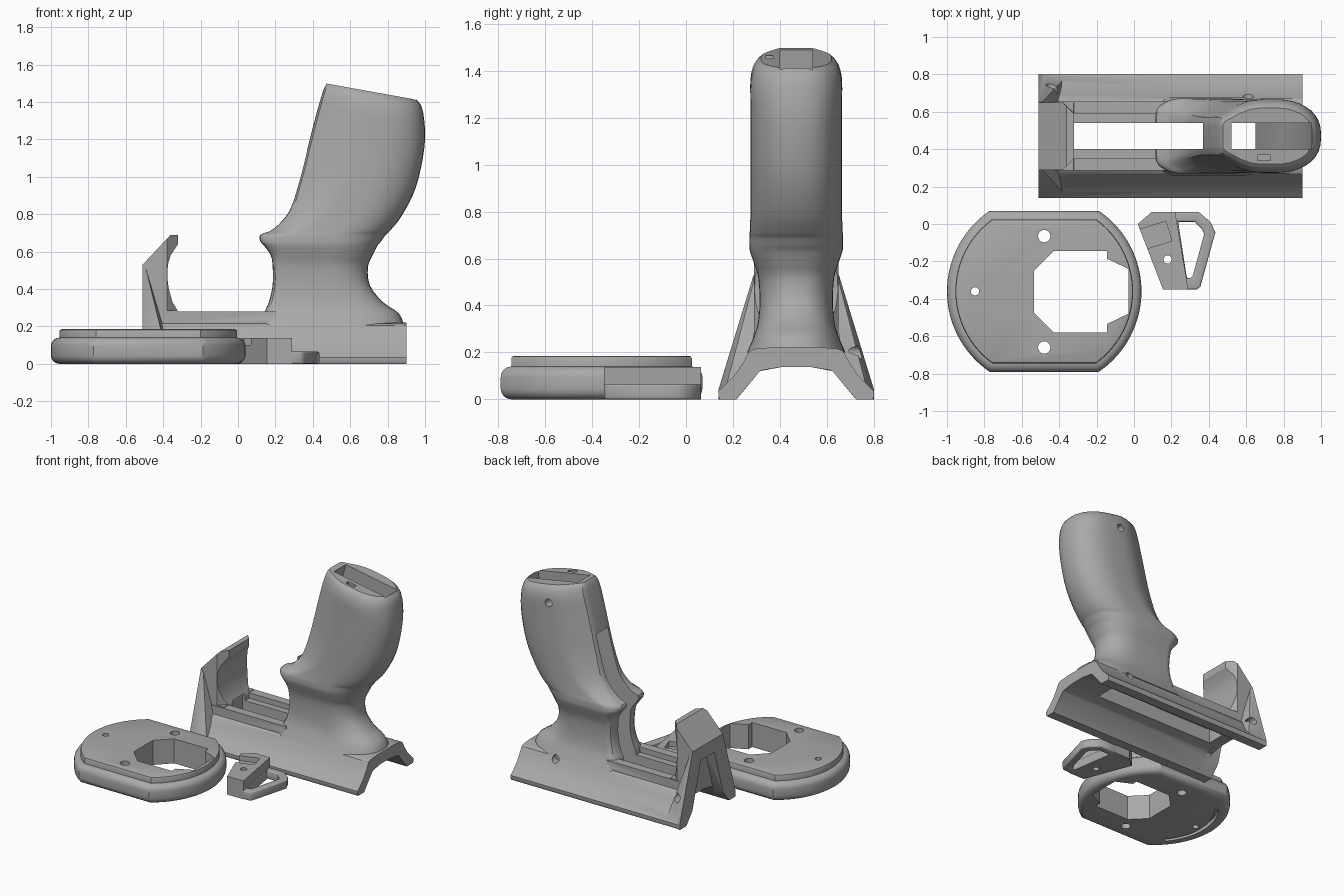
import bpy, bmesh, math
from mathutils import Matrix, Vector

if "Cube" in bpy.data.objects:
    bpy.data.objects.remove(bpy.data.objects["Cube"])

grey = bpy.data.materials.new("mid_grey")
grey.diffuse_color = (0.4, 0.4, 0.4, 1)
grey.use_nodes = True
grey.node_tree.nodes["Principled BSDF"].inputs["Base Color"].default_value = grey.diffuse_color
CY = 0.47  # centre line of the handle


def finish(bm, name):
    bmesh.ops.recalc_face_normals(bm, faces=bm.faces[:])
    me = bpy.data.meshes.new(name)
    bm.to_mesh(me)
    bm.free()
    me.materials.append(grey)
    ob = bpy.data.objects.new(name, me)
    bpy.context.collection.objects.link(ob)
    return ob


def prism(name, pts, lo, hi, axis="z"):
    """Extrude a closed 2D outline along an axis."""
    put = {"x": lambda a, b, c: (c, a, b), "y": lambda a, b, c: (a, c, b),
           "z": lambda a, b, c: (a, b, c)}[axis]
    bm = bmesh.new()
    face = bm.faces.new([bm.verts.new(put(a, b, lo)) for a, b in pts])
    ext = bmesh.ops.extrude_face_region(bm, geom=[face])
    move = Vector(put(0, 0, hi - lo))
    bmesh.ops.translate(bm, verts=[v for v in ext["geom"] if isinstance(v, bmesh.types.BMVert)], vec=move)
    return finish(bm, name)


def rod(loc, r, depth, axis="z"):
    bm = bmesh.new()
    bmesh.ops.create_cone(bm, cap_ends=True, segments=24, radius1=r, radius2=r, depth=depth)
    rot = Matrix.Rotation(math.pi / 2, 4, "X") if axis == "y" else Matrix()
    bm.transform(Matrix.Translation(loc) @ rot)
    return finish(bm, "cutter")


def bake(ob):
    dg = bpy.context.evaluated_depsgraph_get()
    me = bpy.data.meshes.new_from_object(ob.evaluated_get(dg))
    ob.modifiers.clear()
    ob.data = me


def combine(ob, other, op="DIFFERENCE"):
    m = ob.modifiers.new("b", "BOOLEAN")
    m.operation, m.object, m.solver = op, other, "EXACT"
    bake(ob)
    bpy.data.objects.remove(other)


def bevel(ob, w, seg=4, angle=50):
    m = ob.modifiers.new("v", "BEVEL")
    m.width, m.segments, m.angle_limit = w, seg, math.radians(angle)
    bake(ob)


def smooth(ob, deg=32):
    bpy.ops.object.select_all(action="DESELECT")
    ob.select_set(True)
    bpy.context.view_layer.objects.active = ob
    bpy.ops.object.shade_smooth_by_angle(angle=math.radians(deg))


# ---- grip: lofted rings (z, front x, back x, half width, tilt, front flat, widest point)
rings = [
    (.20, .13, .89, .21, 0, .85, .1), (.27, .14, .86, .18, 0, .85, .1),
    (.33, .165, .775, .163, 0, .85, .1), (.42, .185, .705, .156, 0, .85, .1),
    (.52, .185, .695, .162, 0, .85, .1), (.58, .175, .72, .18, 0, .82, .12),
    (.63, .14, .745, .197, 0, .78, .15), (.655, .12, .765, .2, 0, .75, .17),
    (.69, .12, .79, .2, 0, .7, .2), (.715, .19, .81, .198, -.02, .65, .25),
    (.80, .275, .87, .195, -.06, .55, .35), (.95, .33, .94, .195, -.12, .47, .42),
    (1.1, .37, .98, .195, -.15, .45, .42), (1.25, .41, 1.0, .195, -.18, .45, .42),
    (1.36, .44, .995, .195, -.18, .45, .42), (1.425, .46, .98, .178, -.18, .45, .42),
    (1.455, .475, .955, .15, -.18, .45, .42)]


def catmull(rows, n=3):
    out = []
    for i in range(len(rows) - 1):
        p0, p1, p2, p3 = (rows[max(0, min(len(rows) - 1, i + k))] for k in (-1, 0, 1, 2))
        for s in range(n):
            t = s / n
            out.append([b + .5 * t * (c - a + t * (2*a - 5*b + 4*c - d + t * (3*(b - c) + d - a)))
                        for a, b, c, d in zip(p0, p1, p2, p3)])
    return out + [list(rows[-1])]


bm = bmesh.new()
loops = []
for z, x0, x1, h, tilt, f, m in catmull(rings):
    half = [(0, f * .6), (0.004, f * .9), (.02, f + (1 - f) * .12)]
    half += [(m * k, f + (1 - f) * math.sin(k * math.pi / 2)) for k in (.25, .5, .75, 1)]
    r = .6
    half += [(r + (1 - r) * math.sin(a * math.pi / 18), math.cos(a * math.pi / 18) ** .8) for a in range(9)]
    full = half + [(1, 0)] + [(u, -v) for u, v in reversed(half)]
    loops.append([bm.verts.new((x0 + (x1 - x0) * u, CY + h * v, z + tilt * (u - .5) * (x1 - x0)))
                  for u, v in full])
for a, b in zip(loops, loops[1:]):
    for i in range(len(a)):
        j = (i + 1) % len(a)
        bm.faces.new((a[i], a[j], b[j], b[i]))
bm.faces.new(loops[0])
bm.faces.new(loops[-1])
handle = finish(bm, "grip_handle")


# ---- flared saddle base, front part with raised rails, rear part with low crown
def saddle(top, x0, x1):
    under = [(.14, .125), (.155, .12), (.255, 0)]
    flare = [(.325, 0), (.332, .012), (.332, .035), (.30, .065), (.26, .107), (.225, .16), (.20, .205)]
    half = [(.06, .138)] + under + flare + top
    return prism("saddle", [(CY + y, z) for y, z in half] + [(CY - y, z) for y, z in reversed(half)],
                 x0, x1, "x")


front = saddle([(.185, .215), (.185, .28), (.12, .28), (.12, .24)], -.51, .2)
rear = saddle([(.18, .215), (.1, .222)], .19, .9)
combine(handle, rear, "UNION")
combine(handle, front, "UNION")

# ---- front hook with splayed gussets
arc = [(-.32, .28), (-.35, .33), (-.37, .40), (-.378, .46), (-.375, .53), (-.36, .58), (-.32, .64)]
hook = prism("hook", [(-.51, .15), (-.51, .53), (-.36, .69), (-.32, .69)] + arc[::-1] + [(-.32, .15)],
             CY - .18, CY + .18, "y")
for s in (-1, 1):  # chamfered inner corners
    combine(hook, prism("cutter", [(-.40, CY + s * .2), (-.30, CY + s * .2), (-.30, CY + s * .10)], .285, .8))
combine(handle, hook, "UNION")
bm = bmesh.new()
for s in (-1, 1):
    for x, y, z in [(-.51, .332, .0), (-.51, .332, .04), (-.51, .182, .53), (-.49, .182, .5),
                    (-.40, .182, .2), (-.38, .30, .05), (-.38, .30, 0)]:
        bm.verts.new((x, CY + s * y, z))
bmesh.ops.convex_hull(bm, input=bm.verts[:])
combine(handle, finish(bm, "gusset"), "UNION")

# ---- cavities: underside tunnel, front recess, central slot rising into the grip
combine(handle, prism("cutter", [(CY - .255, -.001), (CY - .155, .12), (CY - .06, .138), (CY + .06, .138),
                                 (CY + .155, .12), (CY + .255, -.001), (CY + .255, -.1), (CY - .255, -.1)],
                      -.6, 1, "x"))
combine(handle, prism("cutter", [(CY - .2, -.1), (CY - .19, .06), (CY - .08, .43), (CY + .08, .43),
                                 (CY + .19, .06), (CY + .2, -.1)], -.6, -.43, "x"))
combine(handle, prism("cutter", [(-.34, -.1), (.65, -.1), (.65, .6), (.80, .85), (.90, 1.15), (.95, 1.38),
                                 (.95, 1.7), (.53, 1.7), (.52, 1.49), (.43, 1.14), (.25, 1.14), (.05, .75),
                                 (.05, .5), (-.34, .285)], .40, .54, "y"))
# screw holes and a small top socket
for loc, r, d in [((.68, .66, 1.34), .028, .12), ((.61, .72, .19), .028, .16), ((-.44, .70, .2), .03, .2)]:
    combine(handle, rod(loc, r, d, "y"))
combine(handle, prism("cutter", [(.66, .34), (.73, .34), (.73, .37), (.66, .37)], 1.38, 1.6))
smooth(handle)


# ---- round base plate with two flats and a raised deck
def flat_disc(name, r, flat, z0, z1):
    a0 = math.asin(flat / r)
    arc = [-a0 + 2 * a0 * i / 32 for i in range(33)]
    pts = [(r * math.cos(a), r * math.sin(a)) for a in arc]
    pts += [(-x, -y) for x, y in pts]
    return prism(name, [(x - .48, y - .36) for x, y in pts], z0, z1)


plate = flat_disc("base_plate", .52, .43, 0, .14)
bevel(plate, .045)
deck = flat_disc("deck", .475, .385, .1, .185)
bevel(deck, .012, 2)
combine(plate, deck, "UNION")
combine(plate, prism("cutter", [(-.535, -.25), (-.43, -.145), (-.145, -.145), (-.145, -.185), (-.03, -.24),
                                (-.03, -.48), (-.145, -.535), (-.145, -.58), (-.43, -.58), (-.535, -.475)],
                     -.1, .3))
for x, y, r in [(-.85, -.36, .022), (-.48, -.065, .033), (-.48, -.66, .033)]:
    combine(plate, rod((x, y, .1), r, .4))
# curved groove underneath
ang = [math.radians(140 + 4 * i) for i in range(21)]
groove = [(-.48 + .44 * math.cos(a), -.36 + .44 * math.sin(a)) for a in ang]
groove += [(-.48 + .415 * math.cos(a), -.36 + .415 * math.sin(a)) for a in reversed(ang)]
combine(plate, prism("cutter", groove, -.05, .03))
smooth(plate)

# ---- small latch: block with a rounded finger loop
latch = prism("latch_block", [(.02, 0), (.095, .065), (.22, .065), (.29, -.35), (.155, -.35)], 0, .138)
c, s = math.cos(.3), math.sin(.3)
combine(latch, prism("cutter", [(.115 + x * c - y * s, -.06 + x * s + y * c) for x, y in
                                [(-.16, -.055), (.075, -.055), (.075, .055), (-.16, .055)]], .10, .2))
combine(latch, rod((.18, -.19, .07), .022, .3))
smooth(latch)
loop = prism("latch_loop", [(.21, .065), (.345, .065), (.41, .01), (.435, -.045), (.355, -.335), (.335, -.35),
                            (.26, -.35)], 0, .065)
combine(loop, prism("cutter", [(.236, .012), (.325, .012), (.365, -.03), (.375, -.055), (.315, -.275),
                               (.30, -.29), (.283, -.29)], -.1, .2))
bevel(loop, .018, 3)
smooth(loop, 40)
